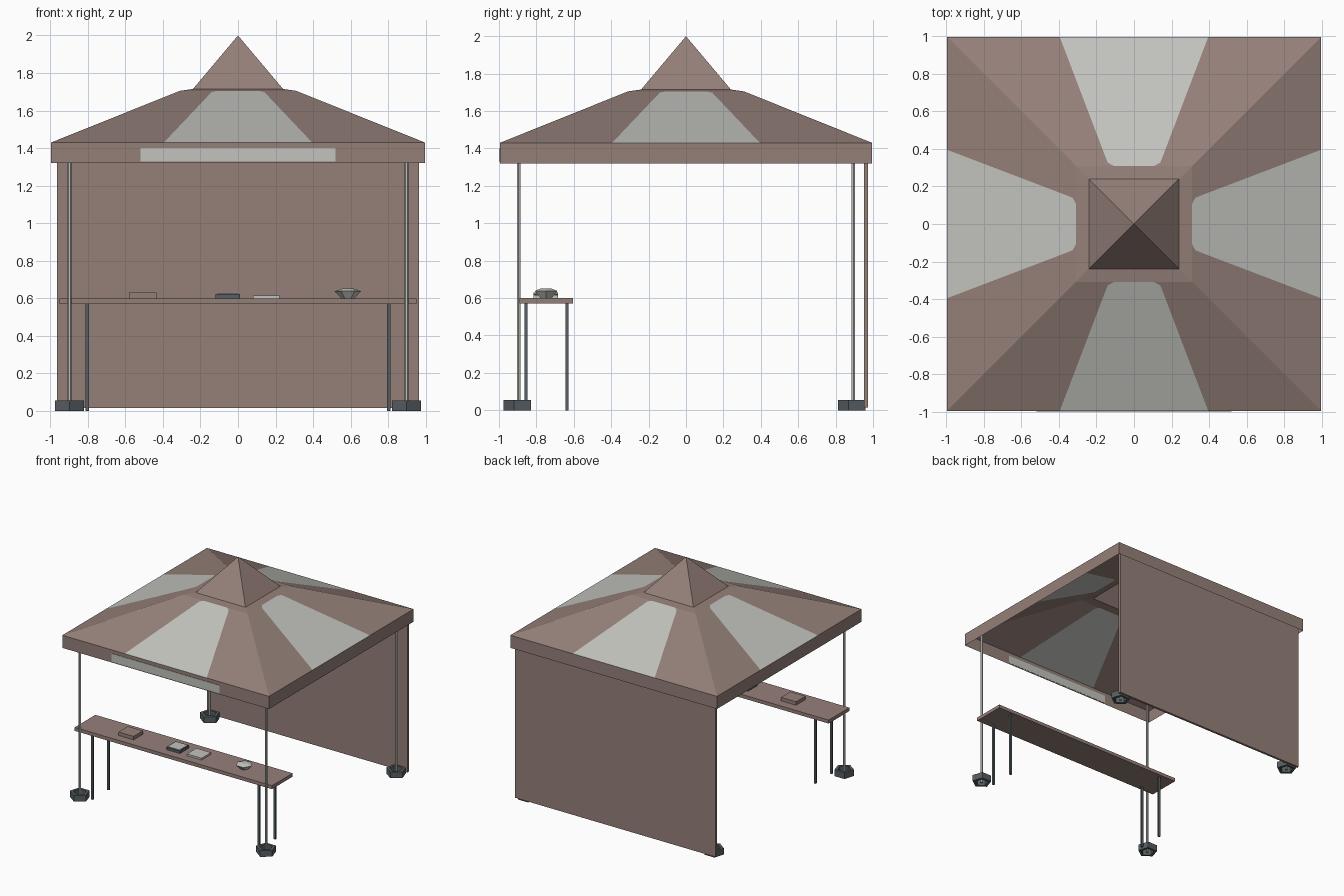
import bpy
import bmesh
import math
from mathutils import Matrix

cube = bpy.data.objects.get("Cube")
if cube:
    bpy.data.objects.remove(cube, do_unlink=True)


def material(name, r, g, b):
    m = bpy.data.materials.new(name)
    m.use_nodes = True
    m.diffuse_color = (r, g, b, 1)
    m.node_tree.nodes["Principled BSDF"].inputs["Base Color"].default_value = (r, g, b, 1)
    return m


BROWN = material("dusty brown", 0.30, 0.215, 0.19)
GREY = material("light grey", 0.54, 0.54, 0.51)
SLATE = material("dark slate", 0.095, 0.115, 0.125)


def finish(name, bm, *mats):
    bmesh.ops.remove_doubles(bm, verts=bm.verts, dist=0.0005)
    bmesh.ops.recalc_face_normals(bm, faces=bm.faces)
    mesh = bpy.data.meshes.new(name)
    bm.to_mesh(mesh)
    bm.free()
    for m in mats:
        mesh.materials.append(m)
    obj = bpy.data.objects.new(name, mesh)
    bpy.context.collection.objects.link(obj)
    return obj


def box(name, mat, x, y, z):
    """Box given as (low, high) ranges."""
    bm = bmesh.new()
    bmesh.ops.create_cube(bm, size=1)
    for v in bm.verts:
        for i, (low, high) in enumerate((x, y, z)):
            v.co[i] = low if v.co[i] < 0 else high
    return finish(name, bm, mat)


def lathe(name, mat, profile, sides, centre, start=0.0, closed=False):
    """Faceted turned shape from (radius, height) points."""
    bm = bmesh.new()
    rings = []
    for r, z in profile:
        rings.append([bm.verts.new((centre[0] + r * math.cos(start + math.tau * i / sides),
                                    centre[1] + r * math.sin(start + math.tau * i / sides), z))
                      for i in range(sides)])
    pairs = list(zip(rings, rings[1:]))
    if closed:
        pairs.append((rings[-1], rings[0]))
    else:
        bm.faces.new(rings[0])
        bm.faces.new(rings[-1])
    for a, b in pairs:
        for i in range(sides):
            j = (i + 1) % sides
            bm.faces.new((a[i], a[j], b[j], b[i]))
    return finish(name, bm, mat)


# Canopy: one quarter (valance, slope with pale panel, upper collar) turned four times
HALF, EAVE, SHOULDER, NECK = 0.995, 1.43, 0.31, 0.24
SHOULDER_Z, NECK_Z = 1.705, 1.715


def slope(x, d):
    t = (HALF - d) / (HALF - SHOULDER)
    return (x, -d, EAVE + t * (SHOULDER_Z - EAVE))


bm = bmesh.new()
panel = [(0.395, HALF), (0.155, 0.365), (0.14, 0.327), (0.11, SHOULDER)]
for quarter in range(4):
    turn = Matrix.Rotation(quarter * math.pi / 2, 4, 'Z')

    def face(points, index=0):
        f = bm.faces.new([bm.verts.new(turn @ Matrix.Translation(p).translation) for p in points])
        f.material_index = index

    face([(-HALF, -HALF, 1.32), (HALF, -HALF, 1.32), (HALF, -HALF, EAVE), (-HALF, -HALF, EAVE)])
    face([slope(x, d) for x, d in panel] + [slope(-x, d) for x, d in reversed(panel)], 1)
    for s in (-1, 1):
        face([slope(s * x, d) for x, d in panel]
             + [slope(s * SHOULDER, SHOULDER), slope(s * HALF, HALF)])
    face([(-SHOULDER, -SHOULDER, SHOULDER_Z), (SHOULDER, -SHOULDER, SHOULDER_Z),
          (NECK, -NECK, NECK_Z), (-NECK, -NECK, NECK_Z)])
finish("canopy", bm, BROWN, GREY)

# Peaked cap, open below
bm = bmesh.new()
apex = bm.verts.new((0, 0, 2))
base = [bm.verts.new((x * NECK, y * NECK, NECK_Z))
        for x, y in ((-1, -1), (1, -1), (1, 1), (-1, 1))]
for i in range(4):
    bm.faces.new((base[i], base[(i + 1) % 4], apex))
finish("cap", bm, BROWN)

# Sign strip and rear wall
box("sign_strip", GREY, (-0.52, 0.52), (-HALF - 0.004, -HALF + 0.002), (1.33, 1.4))
box("back_wall", BROWN, (-0.965, 0.965), (0.953, 0.973), (0.015, 1.42))

# Poles standing in open five-sided weights, and table legs
for sx, side in ((-1, "right"), (1, "left")):
    for sy, end in ((-1, "front"), (1, "back")):
        spot = (sx * 0.897, sy * 0.895)
        lathe(f"{end}_{side}_pole", GREY, [(0.011, 0), (0.011, 1.45)], 6, spot)
        lathe(f"{end}_{side}_weight", SLATE,
              [(0.081, 0), (0.081, 0.055), (0.055, 0.055), (0.055, 0)],
              5, spot, -math.pi / 2, True)
    for y, end in ((-0.855, "front"), (-0.635, "back")):
        x = sx * 0.802
        box(f"{end}_{side}_table_leg", SLATE, (x - 0.009, x + 0.009),
            (y - 0.008, y + 0.008), (0, 0.572))

# Table top and the goods on it
box("table_top", BROWN, (-0.95, 0.95), (-0.89, -0.605), (0.57, 0.6))
depth = (-0.815, -0.685)
box("brown_box", BROWN, (-0.58, -0.435), depth, (0.6, 0.63))
box("slate_box", SLATE, (-0.12, 0.01), depth, (0.6, 0.622))
box("slate_box_lid", GREY, (-0.11, 0), (-0.805, -0.695), (0.621, 0.625))
box("pale_box", GREY, (0.08, 0.22), depth, (0.6, 0.616))
lathe("bowl", GREY, [(0.035, 0.6), (0.07, 0.638), (0.03, 0.652)], 6, (0.585, -0.748))
